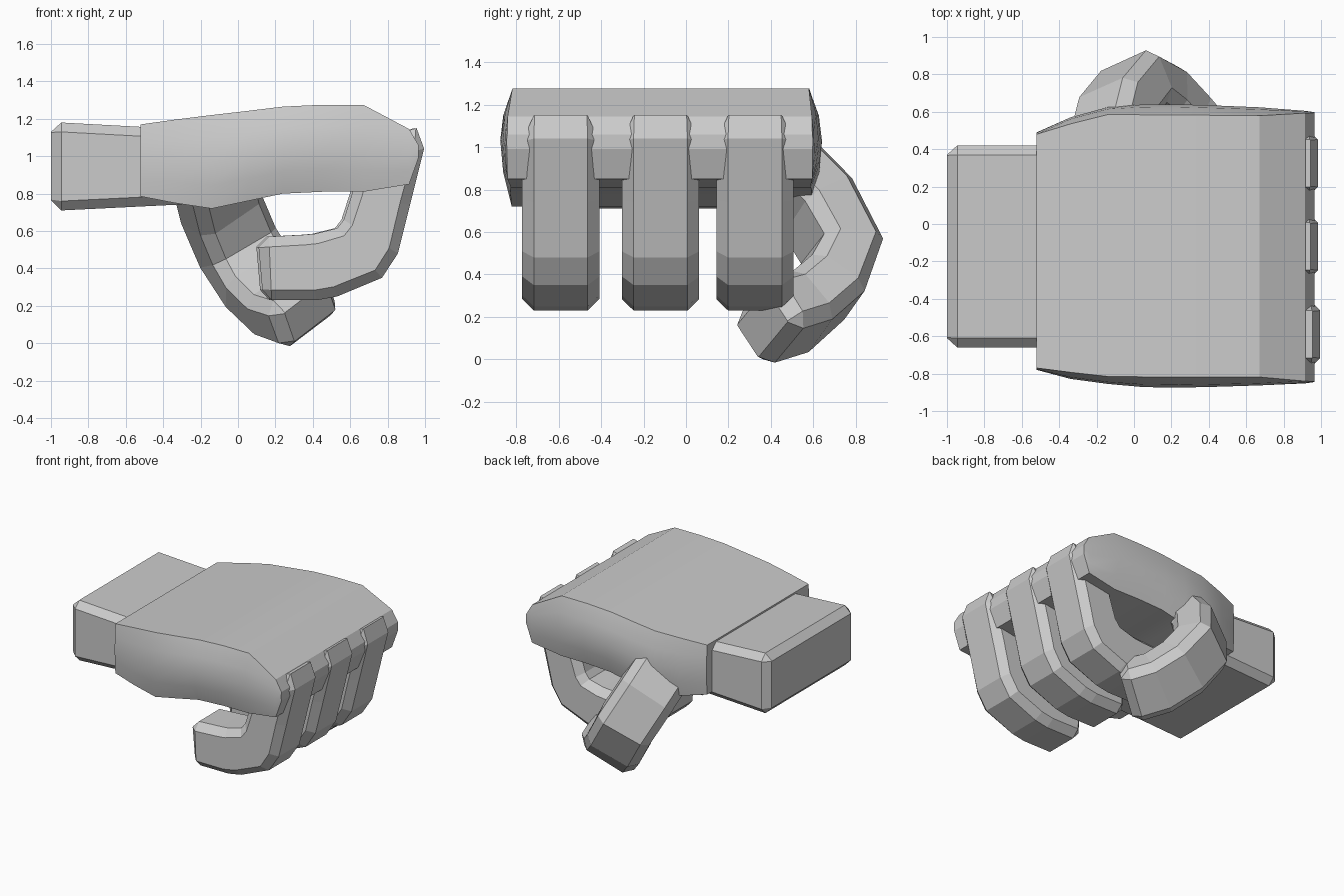
import bpy
import bmesh
from mathutils import Vector

if "Cube" in bpy.data.objects:
    bpy.data.objects.remove(bpy.data.objects["Cube"])


def loft(name, rings):
    """Skin a list of equal-length point rings and cap both ends."""
    bm = bmesh.new()
    rows = [[bm.verts.new(p) for p in ring] for ring in rings]
    n = len(rows[0])
    for r0, r1 in zip(rows, rows[1:]):
        for i in range(n):
            j = (i + 1) % n
            bm.faces.new((r0[i], r0[j], r1[j], r1[i]))
    bm.faces.new(rows[0][::-1])
    bm.faces.new(rows[-1])
    bmesh.ops.recalc_face_normals(bm, faces=bm.faces)
    mesh = bpy.data.meshes.new(name)
    bm.to_mesh(mesh)
    bm.free()
    obj = bpy.data.objects.new(name, mesh)
    bpy.context.collection.objects.link(obj)
    return obj


def octagon(center, u, v, a, b, c):
    """Chamfered rectangle: half sizes a, b along u, v with corner cut c."""
    pts = [(a, c - b), (a, b - c), (a - c, b), (c - a, b),
           (-a, b - c), (-a, c - b), (c - a, -b), (a - c, -b)]
    return [center + u * p + v * q for p, q in pts]


X, Y, Z = Vector((1, 0, 0)), Vector((0, 1, 0)), Vector((0, 0, 1))
CH = 0.055

# Wrist: chamfered block
wrist = [(-1.0, 0.765, 1.13, 0.49, 0.003),
         (-0.945, 0.71, 1.18, 0.54, 0.05),
         (-0.3, 0.742, 1.145, 0.54, 0.05)]
loft("wrist", [octagon(Vector((x, -0.12, (lo + hi) / 2)), Y, Z, w, (hi - lo) / 2, c)
               for x, lo, hi, w, c in wrist])

# Palm: slab with bulging sides; x, bottom, top, y min, y max, bulge
palm = [(-0.52, 0.785, 1.17, -0.77, 0.48, 0.01),
        (-0.34, 0.75, 1.195, -0.793, 0.535, 0.035),
        (-0.14, 0.72, 1.22, -0.815, 0.585, 0.04),
        (0.05, 0.76, 1.242, -0.817, 0.584, 0.055),
        (0.24, 0.80, 1.265, -0.818, 0.583, 0.057),
        (0.45, 0.81, 1.275, -0.818, 0.581, 0.052),
        (0.67, 0.81, 1.275, -0.818, 0.579, 0.045),
        (0.915, 0.85, 1.145, -0.84, 0.593, 0.012),
        (0.965, 0.99, 1.06, -0.842, 0.595, 0.003)]
rings = []
for x, lo, hi, y0, y1, bulge in palm:
    side = [(0, 0.15), (0.25, 0.8), (0.5, 1), (0.75, 0.75), (1, 0)]
    left = [(x, y0 - bulge * k, lo + (hi - lo) * t) for t, k in side]
    right = [(x, y1 + bulge * k, lo + (hi - lo) * t) for t, k in reversed(side)]
    rings.append(left + right)
palm_obj = loft("palm", rings)
bpy.context.view_layer.objects.active = palm_obj
palm_obj.select_set(True)
bpy.ops.object.shade_smooth_by_angle(angle=0.3)

# Fingers: outer and inner curve points (x, z), end rings shrunk
curl = [((0.955, 1.15), (0.74, 1.09)),
        ((0.995, 1.04), (0.66, 0.96)),
        ((0.92, 0.74), (0.61, 0.80)),
        ((0.855, 0.48), (0.565, 0.66)),
        ((0.77, 0.35), (0.53, 0.615)),
        ((0.53, 0.25), (0.41, 0.585)),
        ((0.42, 0.23), (0.35, 0.58)),
        ((0.18, 0.23), (0.165, 0.57)),
        ((0.13, 0.285), (0.11, 0.515))]
fingers = [("outer_finger", -0.59, 0.0), ("middle_finger", -0.12, -0.012),
           ("inner_finger", 0.325, -0.012)]
for name, y, dx in fingers:
    rings = []
    for i, (o, n) in enumerate(curl):
        end = i in (0, len(curl) - 1)
        out, inn = Vector((o[0] + dx, y, o[1])), Vector((n[0] + dx, y, n[1]))
        w = 0.182 - (CH if end else 0)
        rings.append(octagon((out + inn) / 2, (out - inn).normalized(), Y,
                             (out - inn).length / 2, w, 0.004 if end else CH))
    loft(name, rings)

# Thumb: octagonal section swept along a hooked path
path = [Vector(p) for p in [(-0.14, 0.42, 0.92), (-0.09, 0.62, 0.72),
                            (0.0, 0.735, 0.51), (0.11, 0.67, 0.34),
                            (0.23, 0.54, 0.225), (0.34, 0.41, 0.187),
                            (0.385, 0.36, 0.17)]]
across = Vector((-0.78, -0.36, -0.51))
rings = []
for i, p in enumerate(path):
    t = (path[min(i + 1, len(path) - 1)] - path[max(i - 1, 0)]).normalized()
    b = (across - t * across.dot(t)).normalized()
    tip = i == len(path) - 1
    s = CH if tip else 0
    rings.append(octagon(p, t.cross(b), b, 0.15 - s, 0.21 - s, 0.004 if tip else 0.06))
loft("thumb", rings)
